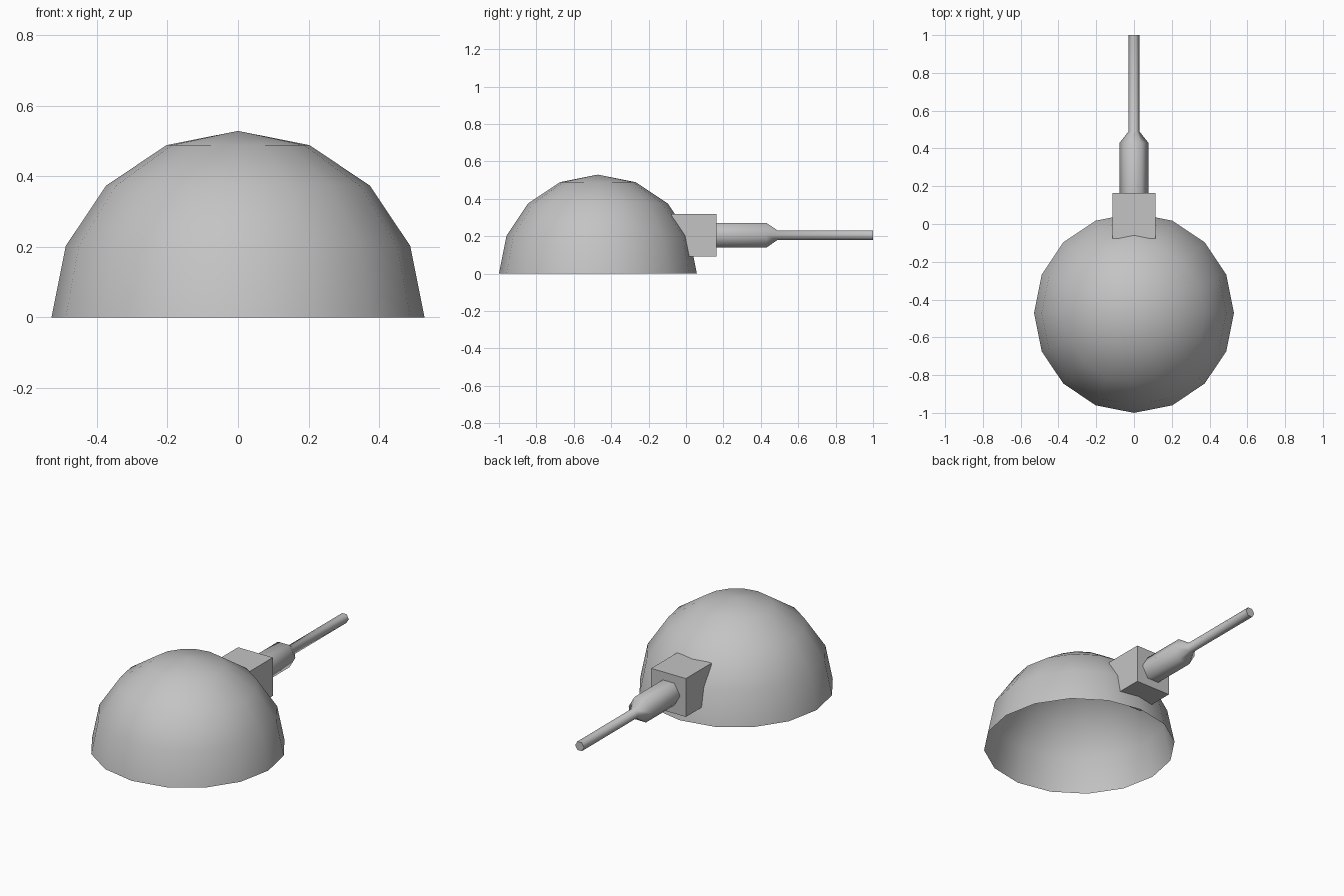
import bpy, bmesh, math
from mathutils import Matrix

if "Cube" in bpy.data.objects:
    bpy.data.objects.remove(bpy.data.objects["Cube"])

grey = bpy.data.materials.new("plain grey")
grey.diffuse_color = (0.55, 0.55, 0.55, 1)
grey.use_nodes = True
grey.node_tree.nodes["Principled BSDF"].inputs["Base Color"].default_value = grey.diffuse_color


def finish(bm, name, matrix, smooth_angle=None):
    """Place the mesh, give it the grey colour and set its shading."""
    bmesh.ops.recalc_face_normals(bm, faces=bm.faces)
    bm.transform(matrix)
    mesh = bpy.data.meshes.new(name)
    bm.to_mesh(mesh)
    bm.free()
    mesh.materials.append(grey)
    obj = bpy.data.objects.new(name, mesh)
    bpy.context.collection.objects.link(obj)
    if smooth_angle:
        bpy.ops.object.select_all(action='DESELECT')
        bpy.context.view_layer.objects.active = obj
        obj.select_set(True)
        bpy.ops.object.shade_smooth_by_angle(angle=math.radians(smooth_angle))
    return obj


def lathe(profile, sides, cap_end=False):
    """Turn (radius, height) points around z."""
    bm = bmesh.new()
    rings = []
    for r, h in profile:
        if r == 0:
            rings.append([bm.verts.new((0, 0, h))] * sides)
        else:
            rings.append([bm.verts.new((r * math.cos(a), r * math.sin(a), h))
                          for a in (2 * math.pi * i / sides for i in range(sides))])
    for low, high in zip(rings, rings[1:]):
        for i in range(sides):
            j = (i + 1) % sides
            quad = [low[i], low[j], high[j], high[i]]
            bm.faces.new(list(dict.fromkeys(quad)))
    if cap_end:
        bm.faces.new(rings[-1])
    return bm


# Hollow dome, open underneath
R = 0.529
arc = [(R * math.cos(math.pi * k / 8), R * math.sin(math.pi * k / 8)) for k in range(4)]
finish(lathe(arc + [(0, R)], 16), "dome", Matrix.Translation((0, -0.471, 0)), 60)

# Square block set into the back of the dome
bm = bmesh.new()
bmesh.ops.create_cube(bm, size=1)
finish(bm, "block", Matrix.Translation((0, 0.043, 0.205)) @ Matrix.Diagonal((0.228, 0.242, 0.228, 1)))

# Six-sided collar tapering into a thin rod, pointing backwards
shaft = [(0.076, 0.16), (0.076, 0.43), (0.029, 0.49), (0.029, 1.0)]
finish(lathe(shaft, 6, cap_end=True), "shaft",
       Matrix.Translation((0, 0, 0.205)) @ Matrix.Rotation(-math.pi / 2, 4, 'X'), 65)
